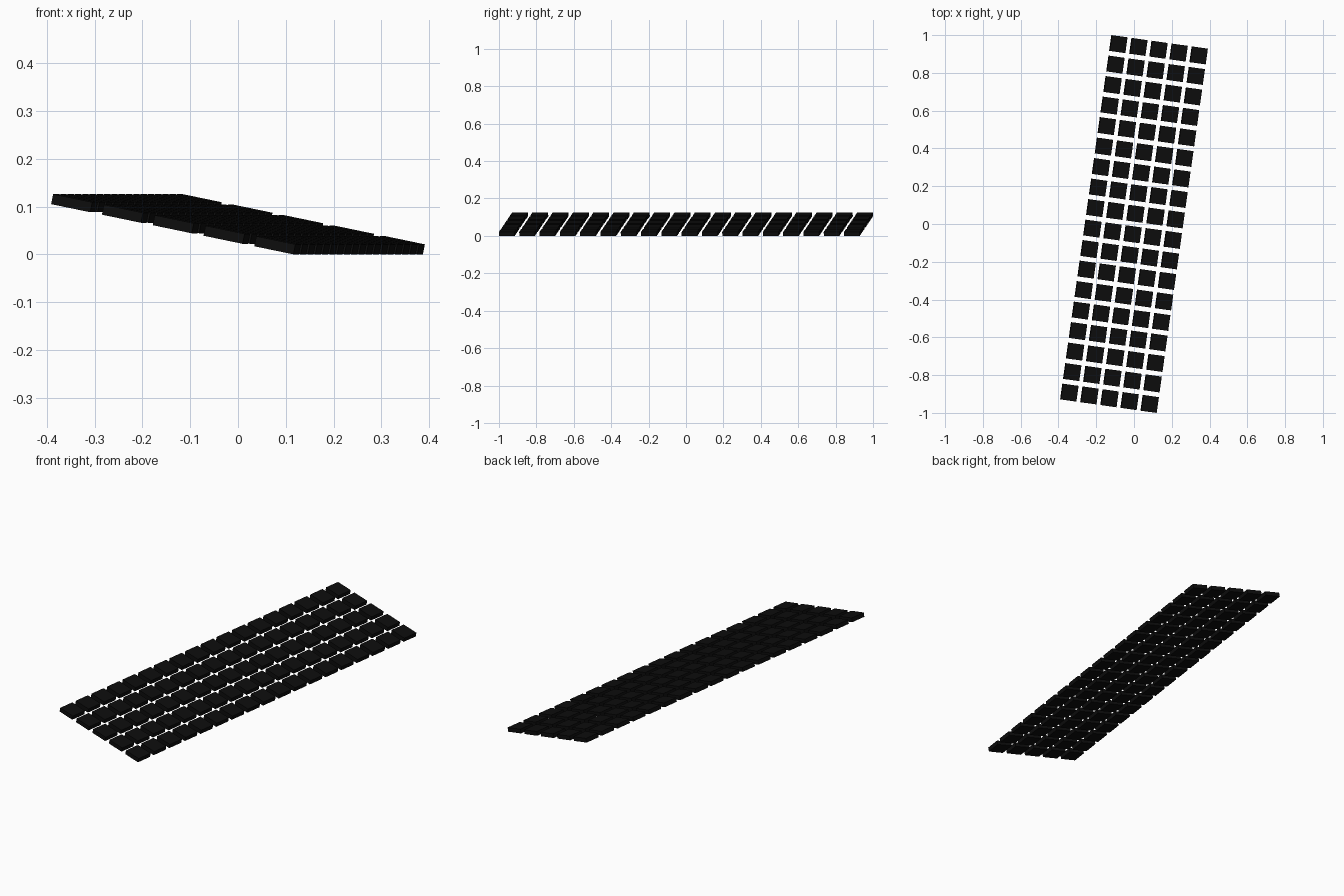
import bpy, bmesh
from math import radians
from mathutils import Matrix, Vector

if "Cube" in bpy.data.objects:
    bpy.data.objects.remove(bpy.data.objects["Cube"])

COLS, ROWS = 5, 18
PITCH, TILE, THICK = 0.1096, 0.0844, 0.0214
TILT, TURN = radians(11.6), radians(-8.0)

# near-black finish
black = bpy.data.materials.new("black_panel")
black.diffuse_color = (0.004, 0.004, 0.004, 1)
black.use_nodes = True
black.node_tree.nodes["Principled BSDF"].inputs["Base Color"].default_value = black.diffuse_color

# one strip of separate square tiles per column, sloping down to the right
frame = (Matrix.Translation((0, 0, 0.063))
         @ Matrix.Rotation(TURN, 4, 'Z') @ Matrix.Rotation(TILT, 4, 'Y'))
size = Matrix.Diagonal((TILE, TILE, THICK, 1))

for c in range(COLS):
    bm = bmesh.new()
    for r in range(ROWS):
        pos = Vector(((c - (COLS - 1) / 2) * PITCH, (r - (ROWS - 1) / 2) * PITCH, 0))
        bmesh.ops.create_cube(bm, size=1, matrix=frame @ Matrix.Translation(pos) @ size)
    mesh = bpy.data.meshes.new(f"tile_column_{c + 1}")
    bm.to_mesh(mesh)
    bm.free()
    mesh.materials.append(black)
    bpy.context.collection.objects.link(bpy.data.objects.new(mesh.name, mesh))
